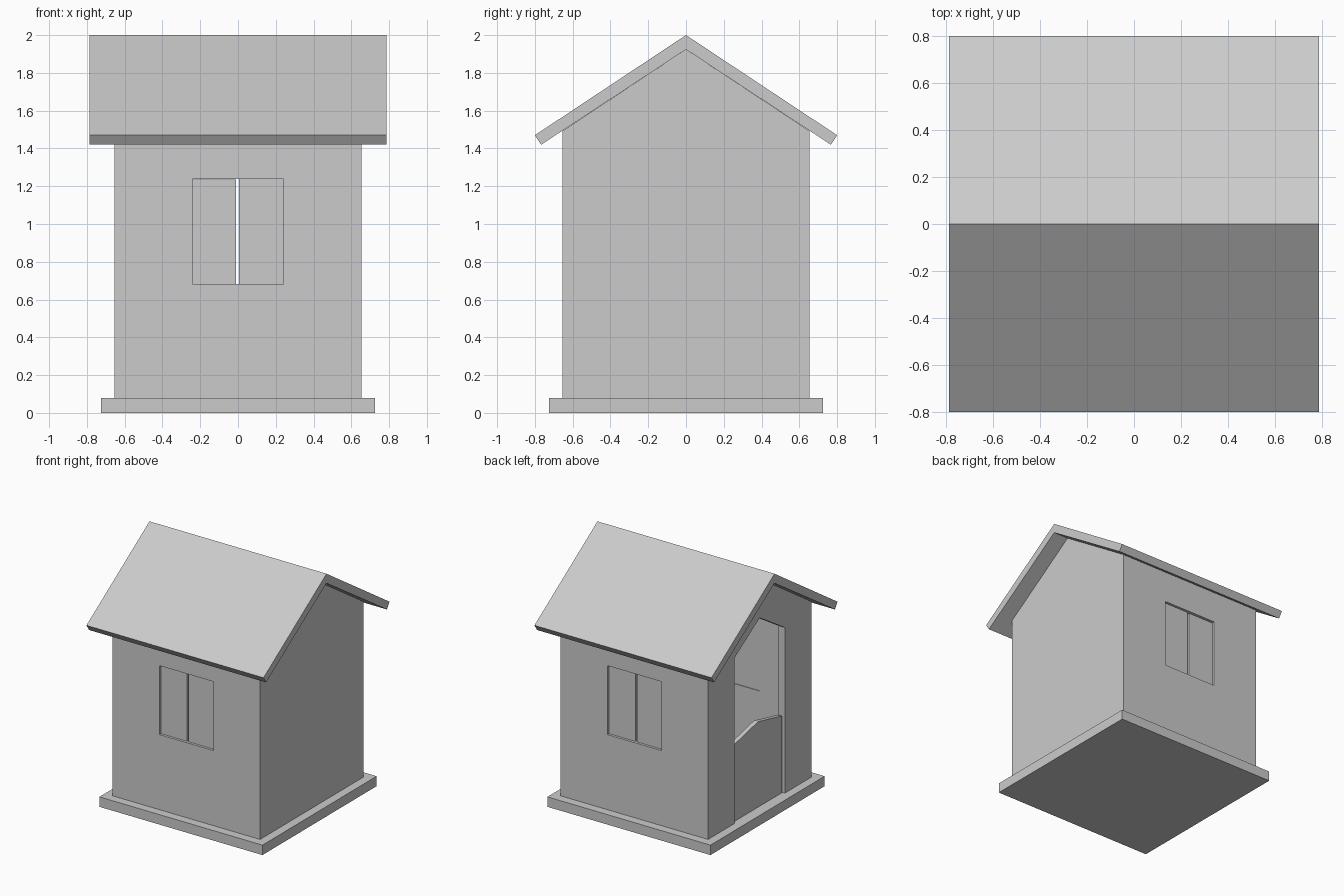
import bpy, bmesh
from mathutils import Vector

if "Cube" in bpy.data.objects:
    bpy.data.objects.remove(bpy.data.objects["Cube"], do_unlink=True)

grey = bpy.data.materials.new("light_grey")
grey.use_nodes = True
grey.diffuse_color = (0.6, 0.6, 0.6, 1)
grey.node_tree.nodes["Principled BSDF"].inputs["Base Color"].default_value = (0.6, 0.6, 0.6, 1)


def prism(name, profile, x0, x1):
    """Extrude a (y, z) profile along x."""
    bm = bmesh.new()
    face = bm.faces.new([bm.verts.new((x0, y, z)) for y, z in profile])
    out = bmesh.ops.extrude_face_region(bm, geom=[face])
    moved = [g for g in out["geom"] if isinstance(g, bmesh.types.BMVert)]
    bmesh.ops.translate(bm, verts=moved, vec=Vector((x1 - x0, 0, 0)))
    bmesh.ops.recalc_face_normals(bm, faces=bm.faces)
    mesh = bpy.data.meshes.new(name)
    bm.to_mesh(mesh)
    bm.free()
    mesh.materials.append(grey)
    obj = bpy.data.objects.new(name, mesh)
    bpy.context.collection.objects.link(obj)
    return obj


def box(name, x0, x1, y0, y1, z0, z1):
    return prism(name, [(y0, z0), (y1, z0), (y1, z1), (y0, z1)], x0, x1)


def gabled(half, bottom, eave, peak):
    """Profile of a rectangle with a pointed top."""
    return [(-half, bottom), (half, bottom), (half, eave), (0, peak), (-half, eave)]


def cut(target, cutter):
    mod = target.modifiers.new("cut", "BOOLEAN")
    mod.operation = "DIFFERENCE"
    mod.solver = "EXACT"
    mod.object = cutter
    cutter.hide_render = True
    cutter.hide_viewport = True
    cutter.display_type = "WIRE"


FLOOR, WALL, THICK = 0.08, 0.655, 0.06
INNER = WALL - THICK

# Floor slab
box("floor_slab", -0.725, 0.725, -0.725, 0.725, 0, FLOOR)

# Hollow walls with a pointed doorway and a window opening at front and back
walls = prism("walls", gabled(WALL, FLOOR, 1.492, 1.924), -WALL, WALL)
cut(walls, box("room_cutter", -INNER, INNER, -INNER, INNER, 0, 2.2))
cut(walls, prism("doorway_cutter", gabled(0.32, 0, 1.41, 1.61), -0.8, -0.5))
cut(walls, box("window_cutter", -0.24, 0.24, -0.8, 0.8, 0.683, 1.237))

# Roof of two joined slabs
prism("roof", [(0, 2), (0.8, 1.47), (0.767, 1.42), (0, 1.924),
               (-0.767, 1.42), (-0.8, 1.47)], -0.787, 0.787)

# Pairs of shutters, set back in the window openings
for side, sign in (("front", -1), ("back", 1)):
    y0, y1 = sorted((sign * 0.635, sign * 0.6))
    box(side + "_shutter_a", -0.24, -0.01, y0, y1, 0.683, 1.235)
    box(side + "_shutter_b", 0.006, 0.24, y0, y1, 0.683, 1.237)

# Low half door with a peaked top
prism("half_door", gabled(0.302, FLOOR + 0.005, 0.703, 0.772), -0.64, -0.605)
